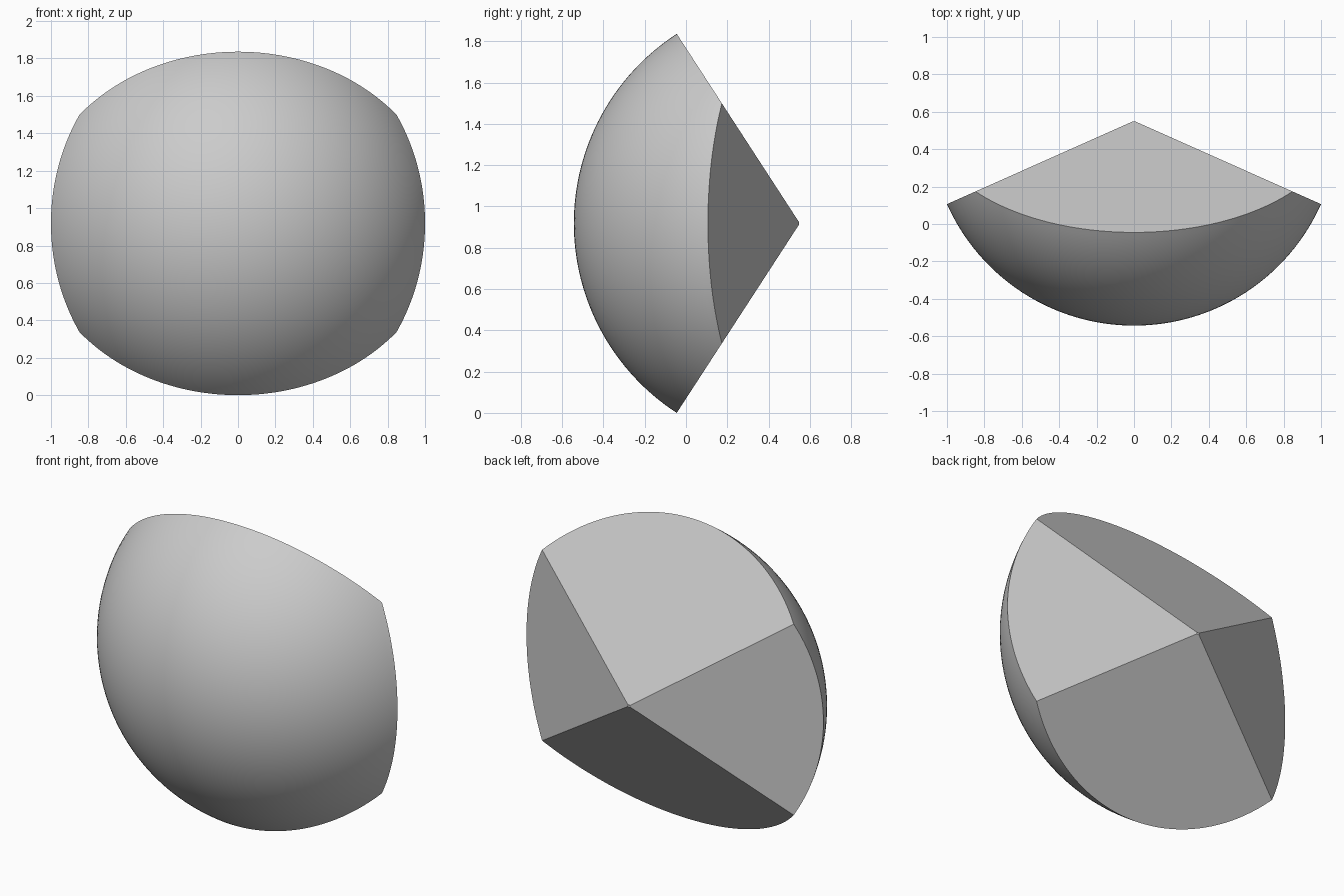
import bpy, bmesh
from math import radians, sin, tan
from mathutils import Vector

if "Cube" in bpy.data.objects:
    bpy.data.objects.remove(bpy.data.objects["Cube"])

HALF_W, HALF_H = radians(66), radians(57)   # half opening angles of the wedge
R_OUT = 1 / sin(HALF_W)                     # outer dome reaches x = +-1
R_IN = 0.008                                # tiny blunted tip
CENTRE = Vector((0, (R_OUT + R_IN) / 2, R_OUT * sin(HALF_H)))

# Angular grid projected onto the sphere: the domed front
bm = bmesh.new()
bmesh.ops.create_grid(bm, x_segments=64, y_segments=64, size=1)
for v in bm.verts:
    d = Vector((tan(v.co.x * HALF_W), -1, tan(v.co.y * HALF_H)))
    v.co = d.normalized() * R_OUT

# Extrude to the tip: four flat sides and the small inner patch
ext = bmesh.ops.extrude_face_region(bm, geom=bm.faces[:], use_keep_orig=True)
for v in ext["geom"]:
    if isinstance(v, bmesh.types.BMVert):
        v.co *= R_IN / R_OUT
bmesh.ops.recalc_face_normals(bm, faces=bm.faces[:])
bmesh.ops.translate(bm, verts=bm.verts[:], vec=CENTRE)

mesh = bpy.data.meshes.new("spherical_wedge")
bm.to_mesh(mesh)
bm.free()
obj = bpy.data.objects.new("spherical_wedge", mesh)
bpy.context.collection.objects.link(obj)

# Smooth dome, crisp rims
bpy.context.view_layer.objects.active = obj
obj.select_set(True)
bpy.ops.object.shade_smooth_by_angle(angle=radians(30))
